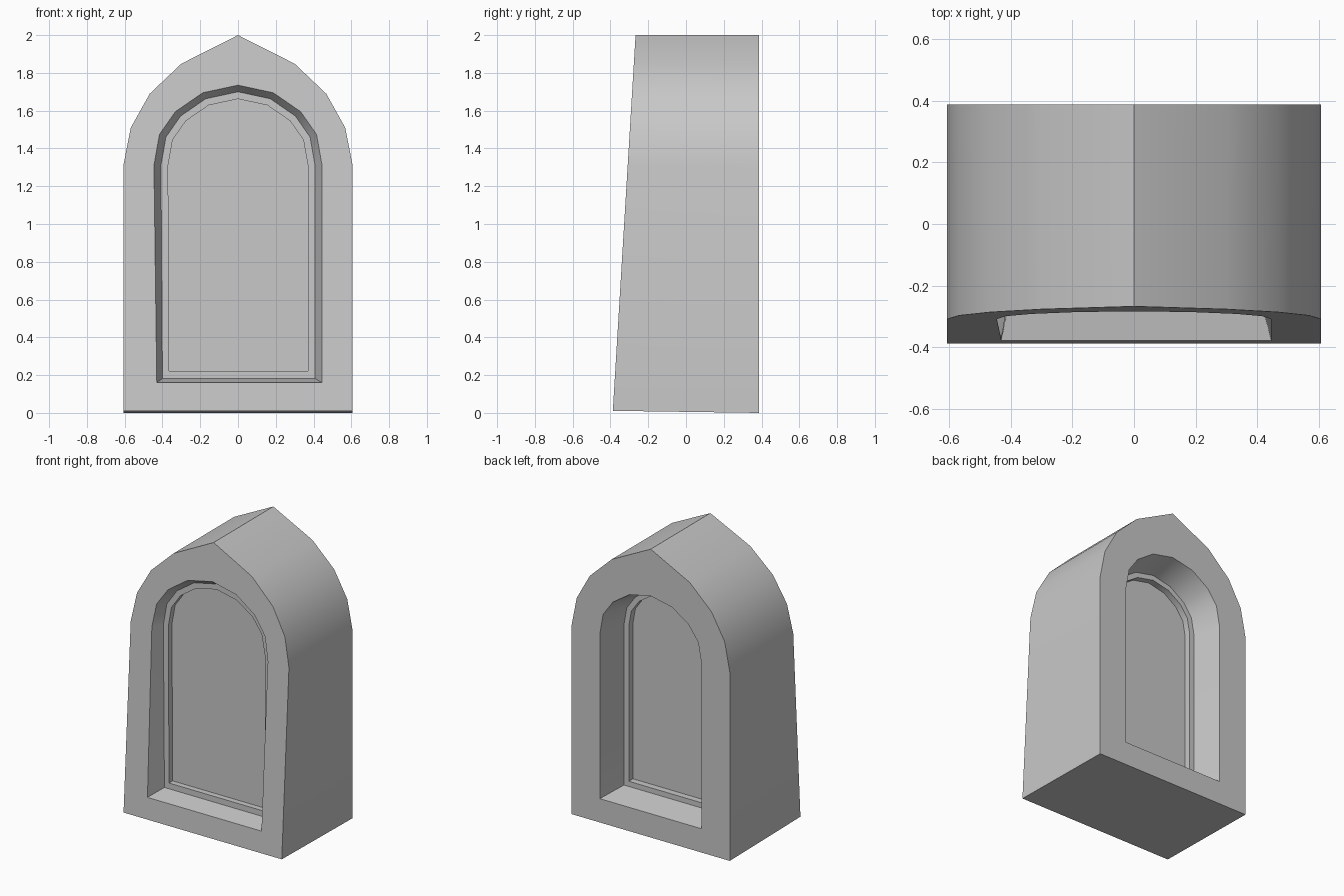
import bpy, bmesh, math

cube = bpy.data.objects.get("Cube")
if cube:
    bpy.data.objects.remove(cube, do_unlink=True)

stone = bpy.data.materials.new("grey_stone")
stone.use_nodes = True
GREY = (0.58, 0.58, 0.58, 1)
stone.diffuse_color = GREY
stone.node_tree.nodes["Principled BSDF"].inputs["Base Color"].default_value = GREY

SPRING = 1.31
POINTED = [(1, 0), (0.935, 0.29), (0.77, 0.55), (0.495, 0.78), (0, 1)]
ROUNDED = [(1, 0), (0.935, 0.385), (0.745, 0.67), (0.42, 0.905), (0, 1)]


def front_plane(z):
    """Depth of the sloping front face at a height."""
    return -0.388 + 0.0605 * z


def back_plane(z):
    return 0.387


def arch_ring(arch, half, bottom, top, depth, skew=0.0):
    """Closed arch outline; skew pulls in the lower -x corner."""
    right = [(half * u, SPRING + (top - SPRING) * v) for u, v in arch]
    left = [(-x, z) for x, z in reversed(right[:-1])]
    outline = [(half, bottom)] + right + left + [(skew - half, bottom)]
    return [(x, depth(z) if callable(depth) else depth, z) for x, z in outline]


# Outlines in order from the front pane, around the block, to the back pane
rings = [
    arch_ring(ROUNDED, 0.37, 0.222, 1.662, -0.195, 0.005),
    arch_ring(ROUNDED, 0.37, 0.222, 1.662, -0.235, 0.005),
    arch_ring(ROUNDED, 0.408, 0.182, 1.70, -0.235, 0.008),
    arch_ring(ROUNDED, 0.445, 0.16, 1.735, front_plane, 0.015),
    arch_ring(POINTED, 0.607, 0.011, 2.0, front_plane),
    arch_ring(POINTED, 0.607, 0.0, 2.0, back_plane),
    arch_ring(ROUNDED, 0.39, 0.165, 1.675, back_plane),
    arch_ring(ROUNDED, 0.343, 0.197, 1.63, 0.19),
    arch_ring(ROUNDED, 0.306, 0.233, 1.594, 0.19),
    arch_ring(ROUNDED, 0.306, 0.233, 1.594, 0.145),
]

# Arched window block: bridge the outlines and close both panes
bm = bmesh.new()
loops = [[bm.verts.new(p) for p in ring] for ring in rings]
for a, b in zip(loops, loops[1:]):
    for i in range(len(a)):
        j = (i + 1) % len(a)
        bm.faces.new((a[i], a[j], b[j], b[i]))
bm.faces.new(loops[0])
bm.faces.new(loops[-1])
bmesh.ops.recalc_face_normals(bm, faces=bm.faces)

mesh = bpy.data.meshes.new("arched_window")
bm.to_mesh(mesh)
bm.free()
mesh.materials.append(stone)
window = bpy.data.objects.new("arched_window", mesh)
bpy.context.collection.objects.link(window)

# Smooth arch curves with crisp frame edges
bpy.ops.object.select_all(action="DESELECT")
window.select_set(True)
bpy.context.view_layer.objects.active = window
bpy.ops.object.shade_smooth_by_angle(angle=math.radians(30))
